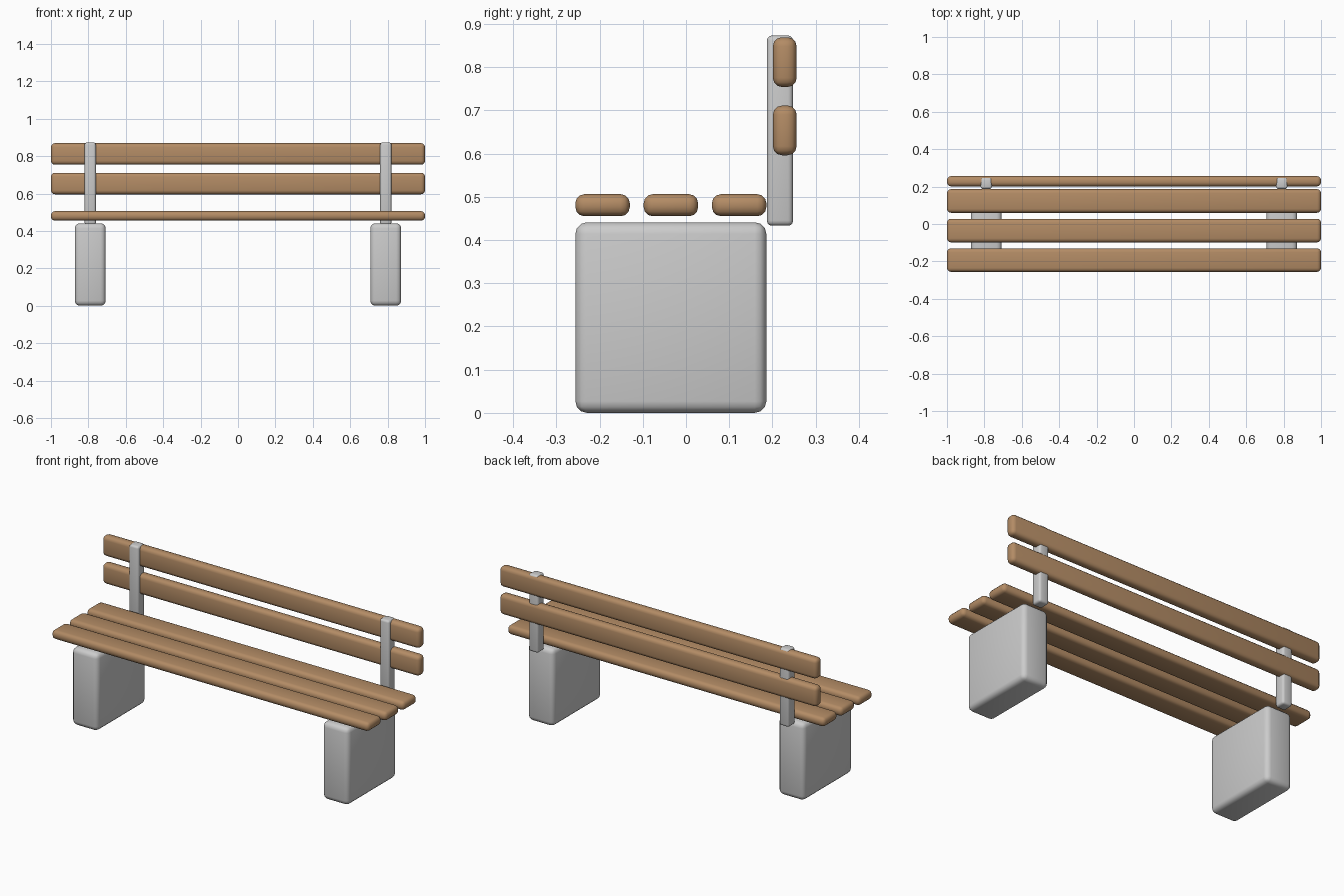
import bpy
import math

if "Cube" in bpy.data.objects:
    bpy.data.objects.remove(bpy.data.objects["Cube"])

wood = bpy.data.materials.new("wood")
wood.diffuse_color = (0.45, 0.26, 0.13, 1)
wood.use_nodes = True
wood.node_tree.nodes["Principled BSDF"].inputs["Base Color"].default_value = wood.diffuse_color


def block(name, x, y, z, bevel, mat=None):
    """Rounded box spanning the given (min, max) ranges."""
    spans = (x, y, z)
    bpy.ops.mesh.primitive_cube_add(size=1, location=[(a + b) / 2 for a, b in spans])
    ob = bpy.context.object
    ob.name = name
    ob.scale = [b - a for a, b in spans]
    bpy.ops.object.transform_apply(location=False, rotation=False, scale=True)
    mod = ob.modifiers.new("rounded_edges", 'BEVEL')
    mod.width = bevel
    mod.segments = 3
    bpy.ops.object.modifier_apply(modifier=mod.name)
    bpy.ops.object.shade_smooth_by_angle(angle=math.radians(40))
    if mat:
        ob.data.materials.append(mat)
    return ob


# Concrete supports and backrest posts
for side, cx in (("left", -0.79), ("right", 0.79)):
    block(f"{side}_support", (cx - 0.0825, cx + 0.0825), (-0.256, 0.186), (0, 0.441), 0.027)
    block(f"{side}_back_post", (cx - 0.03, cx + 0.03), (0.187, 0.248), (0.433, 0.873), 0.012)

# Seat slats
for i in range(3):
    y0 = -0.256 + i * 0.158
    block(f"seat_slat_{i + 1}", (-1, 1), (y0, y0 + 0.126), (0.455, 0.506), 0.021, wood)

# Backrest slats
for i, z0 in enumerate((0.596, 0.754)):
    block(f"back_slat_{i + 1}", (-1, 1), (0.201, 0.256), (z0, z0 + 0.115), 0.021, wood)
